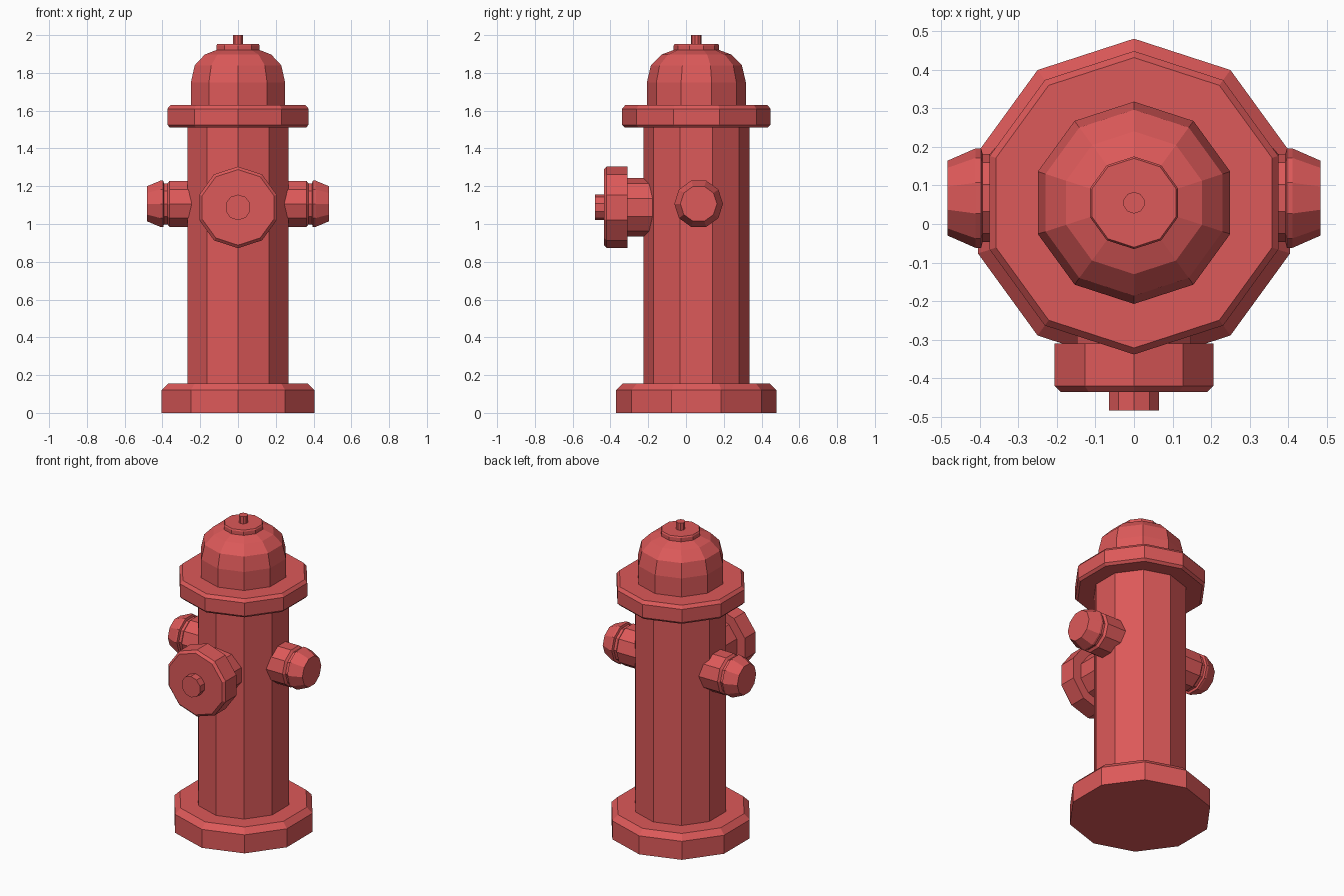
import bpy, bmesh, math
from mathutils import Vector

if "Cube" in bpy.data.objects:
    bpy.data.objects.remove(bpy.data.objects["Cube"])

SIDES = 10
CY = 0.055  # barrel axis offset in y

paint = bpy.data.materials.new("red_paint")
paint.diffuse_color = (0.72, 0.10, 0.10, 1)
paint.use_nodes = True
paint.node_tree.nodes["Principled BSDF"].inputs["Base Color"].default_value = paint.diffuse_color


def lathe(name, profile, axis=(0, 0, 1), start=(0, 1, 0), centre=(0, CY, 0)):
    """Ten-sided turned solid; profile is (radius, distance along axis)."""
    a, u, c = Vector(axis), Vector(start), Vector(centre)
    w = a.cross(u)
    bm = bmesh.new()
    rings = []
    for r, t in profile:
        ring = []
        for i in range(SIDES):
            ang = 2 * math.pi * i / SIDES
            ring.append(bm.verts.new(c + a * t + (u * math.cos(ang) + w * math.sin(ang)) * r))
        rings.append(ring)
    for lo, hi in zip(rings, rings[1:]):
        for i in range(SIDES):
            j = (i + 1) % SIDES
            bm.faces.new((lo[i], lo[j], hi[j], hi[i]))
    bm.faces.new(rings[0][::-1])
    bm.faces.new(rings[-1])
    bmesh.ops.recalc_face_normals(bm, faces=bm.faces)
    mesh = bpy.data.meshes.new(name)
    bm.to_mesh(mesh)
    bm.free()
    mesh.materials.append(paint)
    obj = bpy.data.objects.new(name, mesh)
    bpy.context.collection.objects.link(obj)
    return obj


# Upright stack: foot, barrel, flange, dome, cap and stem
lathe("base", [(0.425, 0), (0.425, 0.12), (0.39, 0.155)])
lathe("barrel", [(0.28, 0.14), (0.28, 1.53)])
lathe("flange", [(0.378, 1.51), (0.393, 1.525), (0.393, 1.61), (0.376, 1.63)])
lathe("dome", [(0.262, 1.62), (0.262, 1.75), (0.241, 1.84), (0.185, 1.897), (0.118, 1.922)])
lathe("top_cap", [(0.12, 1.92), (0.12, 1.945), (0.115, 1.953)])
lathe("top_stem", [(0.028, 1.95), (0.028, 2.0)])

# Two small side outlets: collar, narrow neck, tapered cap
for side, sx in (("left", -1), ("right", 1)):
    lathe(side + "_outlet",
          [(0.128, 0.2), (0.128, 0.362), (0.114, 0.374), (0.114, 0.392),
           (0.129, 0.396), (0.129, 0.41), (0.097, 0.483)],
          axis=(sx, 0, 0), centre=(0, 0.067, 1.107))

# Large front outlet: neck, cap, nut
front = dict(axis=(0, -1, 0), start=(0, 0, 1), centre=(0, 0, 1.088))
lathe("front_neck", [(0.155, 0.15), (0.155, 0.32)], **front)
lathe("front_cap", [(0.216, 0.31), (0.216, 0.42), (0.2, 0.435)], **front)
lathe("front_nut", [(0.068, 0.43), (0.068, 0.483)], **front)
